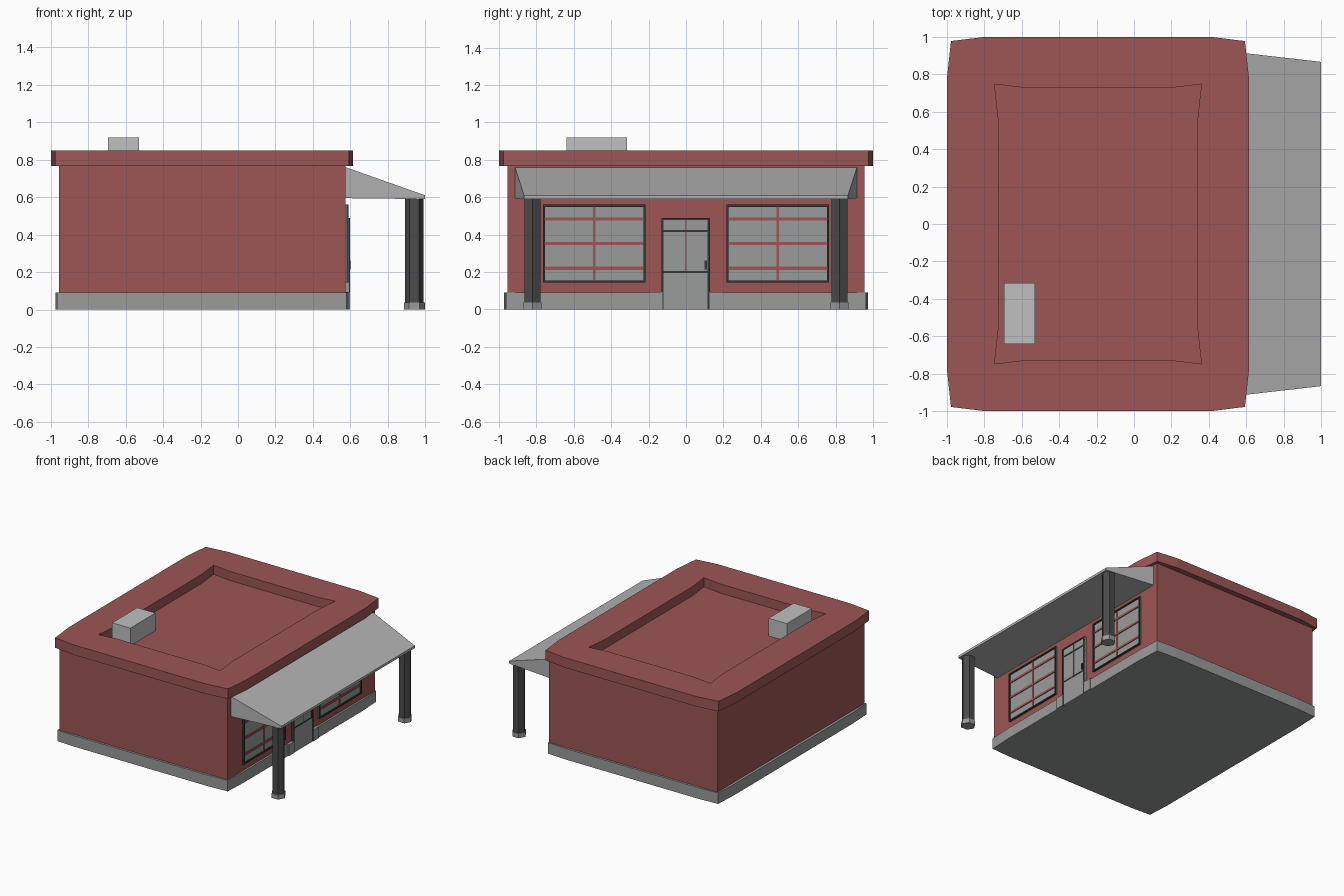
import bpy, bmesh, math

if "Cube" in bpy.data.objects:
    bpy.data.objects.remove(bpy.data.objects["Cube"], do_unlink=True)


def material(name, r, g, b):
    m = bpy.data.materials.new(name)
    m.use_nodes = True
    m.diffuse_color = (r, g, b, 1)
    m.node_tree.nodes["Principled BSDF"].inputs["Base Color"].default_value = (r, g, b, 1)
    return m


RED = material("brick_red", 0.34, 0.093, 0.093)
STONE = material("stone_grey", 0.32, 0.33, 0.325)
CANOPY = material("canopy_grey", 0.46, 0.46, 0.46)
VENT = material("light_grey", 0.53, 0.53, 0.53)
COLUMN = material("column_charcoal", 0.07, 0.07, 0.07)
FRAME = material("frame_charcoal", 0.035, 0.037, 0.037)

CX = -0.1925    # centre of the building, which sits left of the canopy


def finish(name, bm, mat):
    bmesh.ops.recalc_face_normals(bm, faces=bm.faces)
    mesh = bpy.data.meshes.new(name)
    bm.to_mesh(mesh)
    bm.free()
    mesh.materials.append(mat)
    ob = bpy.data.objects.new(name, mesh)
    bpy.context.collection.objects.link(ob)
    return ob


def box(name, x, y, z, mat):
    bm = bmesh.new()
    bmesh.ops.create_cube(bm, size=1)
    for v in bm.verts:
        for i, (lo, hi) in enumerate((x, y, z)):
            v.co[i] = lo if v.co[i] < 0 else hi
    return finish(name, bm, mat)


def loft(name, loops, mat):
    """Skin a stack of matching loops and cap both ends."""
    bm = bmesh.new()
    rings = [[bm.verts.new(p) for p in loop] for loop in loops]
    for a, b in zip(rings, rings[1:]):
        for i in range(len(a)):
            j = (i + 1) % len(a)
            bm.faces.new((a[i], a[j], b[j], b[i]))
    bm.faces.new(rings[0][::-1])
    bm.faces.new(rings[-1])
    return finish(name, bm, mat)


def bowed(corner, middle, brk, z):
    """Rectangle whose sides step in or out between the corners."""
    quarter = [(middle[0], brk[1]), corner, (brk[0], middle[1])]
    pts = []
    for sx, sy, order in ((1, 1, 1), (-1, 1, -1), (-1, -1, 1), (1, -1, -1)):
        pts += [(CX + sx * x, sy * y, z) for x, y in quarter[::order]]
    return pts


def hexagon(cx, cy, r, z):
    return [(cx + r * math.cos(math.radians(a)), cy + r * math.sin(math.radians(a)), z)
            for a in range(0, 360, 60)]


# Building shell
base = ((0.773, 0.963), (0.783, 0.973), (0.6, 0.77))
loft("foundation", [bowed(*base, 0), bowed(*base, 0.09)], STONE)
box("walls", (-0.955, 0.575), (-0.955, 0.955), (0.05, 0.77), RED)

# Roof slab with a sunken centre
outer = ((0.785, 0.977), (0.8075, 1.0), (0.6, 0.77))
inner = ((0.5525, 0.747), (0.532, 0.727), (0.39, 0.56))
loft("roof", [bowed(*outer, 0.768), bowed(*outer, 0.85),
              bowed(*inner, 0.85), bowed(*inner, 0.775)], RED)
box("roof_vent", (-0.695, -0.53), (-0.64, -0.315), (0.77, 0.92), VENT)

# Canopy wedge: section at one end lofted to the other
def canopy_end(s):
    return [(0.57, s * 0.915, 0.595), (0.57, s * 0.915, 0.762),
            (1.0, s * 0.866, 0.61), (1.0, s * 0.866, 0.59)]

loft("canopy", [canopy_end(-1), canopy_end(1)], CANOPY)

# Columns, feet and door plinths
for side, s in (("right", -1), ("left", 1)):
    y = s * 0.82
    loft("column_" + side, [hexagon(0.942, y, 0.05, z) for z in (0.02, 0.595)], COLUMN)
    loft("column_foot_" + side, [hexagon(0.942, y, 0.056, z) for z in (0, 0.038)], STONE)
    ys = sorted((s * 0.125, s * 0.195))
    box("door_plinth_" + side, (0.57, 0.598), ys, (0, 0.094), STONE)


def frame(name, x, y, z, w):
    box(name + "_jamb_right", x, (y[0], y[0] + w), z, FRAME)
    box(name + "_jamb_left", x, (y[1] - w, y[1]), z, FRAME)
    box(name + "_head", x, (y[0] + w, y[1] - w), (z[1] - w, z[1]), FRAME)
    if z[0] > 0:
        box(name + "_sill", x, (y[0] + w, y[1] - w), (z[0], z[0] + w), FRAME)


# Shop windows
for side, s in (("right", -1), ("left", 1)):
    name = "window_" + side
    y = sorted((s * 0.217, s * 0.765))
    mid = s * 0.491
    box(name + "_glass", (0.57, 0.58), y, (0.145, 0.56), STONE)
    frame(name, (0.57, 0.59), y, (0.145, 0.56), 0.011)
    box(name + "_mullion", (0.57, 0.585), (mid - 0.007, mid + 0.007), (0.15, 0.55), RED)
    for i, z in enumerate((0.22, 0.353, 0.484)):
        box(f"{name}_bar_{i}", (0.57, 0.586), (y[0] + 0.01, y[1] - 0.01),
            (z - 0.009, z + 0.009), RED)

# Door
door_y = (-0.13, 0.127)
box("door_panel", (0.57, 0.594), door_y, (0, 0.49), STONE)
frame("door", (0.57, 0.598), door_y, (0, 0.49), 0.011)
box("door_mullion", (0.57, 0.5955), (-0.006, 0.004), (0.2, 0.48), RED)
box("door_rail", (0.57, 0.5965), (-0.12, 0.117), (0.196, 0.206), FRAME)
box("door_transom", (0.57, 0.5965), (-0.12, 0.117), (0.413, 0.425), FRAME)
box("door_handle", (0.59, 0.602), (0.099, 0.111), (0.215, 0.262), FRAME)
